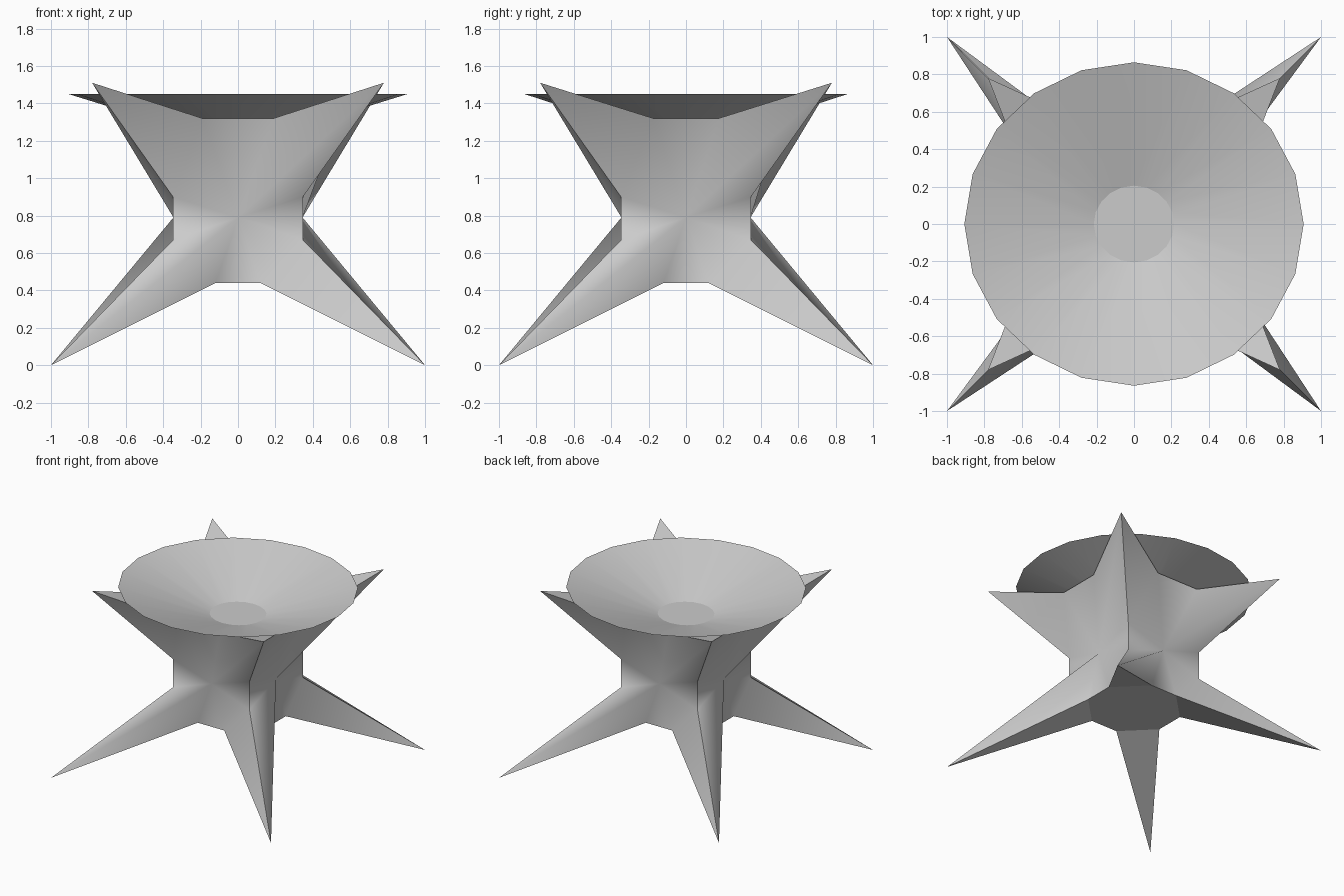
import bpy, bmesh, math
from mathutils import Matrix, Vector

if "Cube" in bpy.data.objects:
    bpy.data.objects.remove(bpy.data.objects["Cube"])


def finish(name, bm, smooth=True):
    mesh = bpy.data.meshes.new(name)
    for f in bm.faces:
        f.smooth = smooth
    bm.to_mesh(mesh)
    bm.free()
    obj = bpy.data.objects.new(name, mesh)
    bpy.context.collection.objects.link(obj)
    return obj


def face(bm, pts):
    return bm.faces.new([bm.verts.new(p) for p in pts])


def quarter(i):
    return Matrix.Rotation(i * math.pi / 2, 3, 'Z')


W = 0.347                      # half width of the waist
LEG = Vector((1, -1, 0))       # front right leg tip
HORN = Vector((0.78, -0.78, 1.51))
TOP = [(0.19, 0.51), (0.175, 0.545)]   # half width, depth: front/back, sides


def top_point(i, sign):
    half, depth = TOP[i % 2]
    return quarter(i) @ Vector((sign * half, -depth, 1.32))


def base_point(i, sign):
    return quarter(i) @ Vector((sign * 0.12, -0.35, 0.44))


# four side panels: fans around the waist centre, smooth within each panel;
# the right leg and left horn are plain triangles outside the fan
for i, side in enumerate(("front", "right", "back", "left")):
    half, depth = TOP[i % 2]
    right = [(0.12, -0.35, 0.44), LEG, (W, -W, 0.67), (W, -W, 0.9),
             HORN, (half, -depth, 1.32)]
    left = [(-p[0], p[1], p[2]) for p in reversed(right)]
    bm = bmesh.new()
    rim = [bm.verts.new(quarter(i) @ Vector(p)) for p in right + left]
    centre = bm.verts.new(quarter(i) @ Vector((0, -0.345, 0.79)))
    for tip in (1, 7):
        bm.faces.new((rim[tip - 1], rim[tip], rim[tip + 1]))
    fan = [v for k, v in enumerate(rim) if k not in (1, 7)]
    for a, b in zip(fan, fan[1:] + fan[:1]):
        bm.faces.new((centre, a, b))
    finish(side + "_panel", bm)

# undersides of the legs and the flat base between them
bm = bmesh.new()
ring = []
for i in range(4):
    ring += [base_point(i, -1), base_point(i, 1)]
    face(bm, (base_point(i, 1), base_point(i + 1, -1), quarter(i) @ LEG))
face(bm, ring[::-1])
finish("underside", bm, smooth=False)

# upper faces of the horns
bm = bmesh.new()
for i in range(4):
    face(bm, (top_point(i, 1), quarter(i) @ HORN, top_point(i + 1, -1)))
finish("horn_tops", bm, smooth=False)

# shallow conical bowl, slightly wider in x
bm = bmesh.new()
bmesh.ops.create_cone(bm, cap_ends=False, segments=20, radius1=0.215,
                      radius2=0.907, depth=0.214)
bmesh.ops.rotate(bm, verts=bm.verts, matrix=quarter(1))
bmesh.ops.reverse_faces(bm, faces=bm.faces)
for v in bm.verts:
    v.co.z += 1.343
    v.co.y *= 0.953
finish("bowl", bm)

# flat floor of the bowl
bm = bmesh.new()
bmesh.ops.create_circle(bm, cap_ends=True, segments=20, radius=0.215)
for v in bm.verts:
    v.co.z = 1.236
    v.co.y *= 0.953
finish("bowl_floor", bm, smooth=False)
